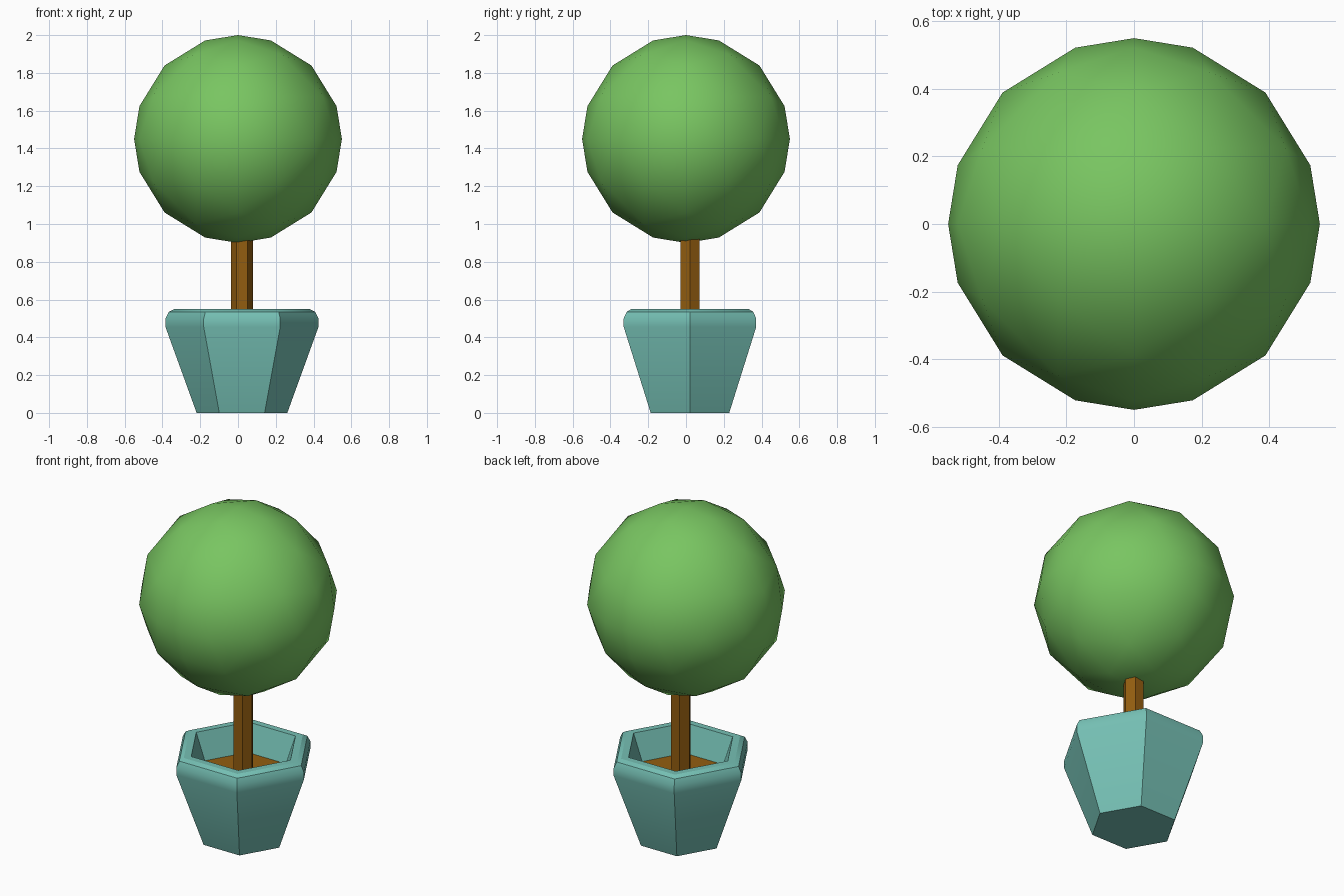
import bpy, bmesh, math
from mathutils import Vector

if "Cube" in bpy.data.objects:
    bpy.data.objects.remove(bpy.data.objects["Cube"])

OFFSET = (0.021, 0.021)  # pot and trunk sit slightly off the crown's axis


def finish(bm, name, color, angle):
    bmesh.ops.recalc_face_normals(bm, faces=bm.faces)
    mesh = bpy.data.meshes.new(name)
    bm.to_mesh(mesh)
    bm.free()
    obj = bpy.data.objects.new(name, mesh)
    bpy.context.collection.objects.link(obj)
    mat = bpy.data.materials.new(name + "_color")
    mat.diffuse_color = (*color, 1)
    mat.use_nodes = True
    mat.node_tree.nodes["Principled BSDF"].inputs["Base Color"].default_value = mat.diffuse_color
    mesh.materials.append(mat)
    bpy.ops.object.select_all(action='DESELECT')
    obj.select_set(True)
    bpy.context.view_layer.objects.active = obj
    bpy.ops.object.shade_smooth_by_angle(angle=math.radians(angle))
    return obj


def hex_lathe(name, profile, color):
    """Six-sided solid from (radius, height) pairs, capped at both ends."""
    bm = bmesh.new()
    rings = [[bm.verts.new((OFFSET[0] + r * math.cos(i * math.pi / 3),
                            OFFSET[1] + r * math.sin(i * math.pi / 3), z))
              for i in range(6)] for r, z in profile]
    for a, b in zip(rings, rings[1:]):
        for i in range(6):
            j = (i + 1) % 6
            bm.faces.new((a[i], a[j], b[j], b[i]))
    bm.faces.new(rings[0][::-1])
    bm.faces.new(rings[-1])
    return finish(bm, name, color, 30)


def octa_sphere(name, radius, z, n, color):
    """Octahedron with each edge split into n, pushed out to a sphere."""
    bm = bmesh.new()
    for sx in (-1, 1):
        for sy in (-1, 1):
            for sz in (-1, 1):
                grid = {(i, j): bm.verts.new(
                    Vector((sx * i, sy * j, sz * (n - i - j))).normalized() * radius)
                    for i in range(n + 1) for j in range(n + 1 - i)}
                for i in range(n):
                    for j in range(n - i):
                        bm.faces.new((grid[i, j], grid[i + 1, j], grid[i, j + 1]))
                        if i + j < n - 1:
                            bm.faces.new((grid[i + 1, j], grid[i + 1, j + 1], grid[i, j + 1]))
    bmesh.ops.remove_doubles(bm, verts=bm.verts, dist=0.001)
    bmesh.ops.translate(bm, verts=bm.verts, vec=(0, 0, z))
    return finish(bm, name, color, 40)


TEAL = (0.18, 0.53, 0.46)
BROWN = (0.29, 0.11, 0.005)
GREEN = (0.19, 0.56, 0.12)

# Pot: tapered walls, rounded rim, hollow down to the soil
hex_lathe("pot", [(0.24, 0), (0.405, 0.455), (0.405, 0.5), (0.387, 0.535),
                  (0.36, 0.549), (0.315, 0.549), (0.255, 0.385)], TEAL)
# Soil disc just above the pot's inner floor
hex_lathe("soil", [(0.255, 0.386), (0.258, 0.392)], BROWN)
# Trunk
hex_lathe("trunk", [(0.058, 0.39), (0.058, 1.0)], BROWN)
# Ball-shaped crown
octa_sphere("crown", 0.55, 1.45, 4, GREEN)
